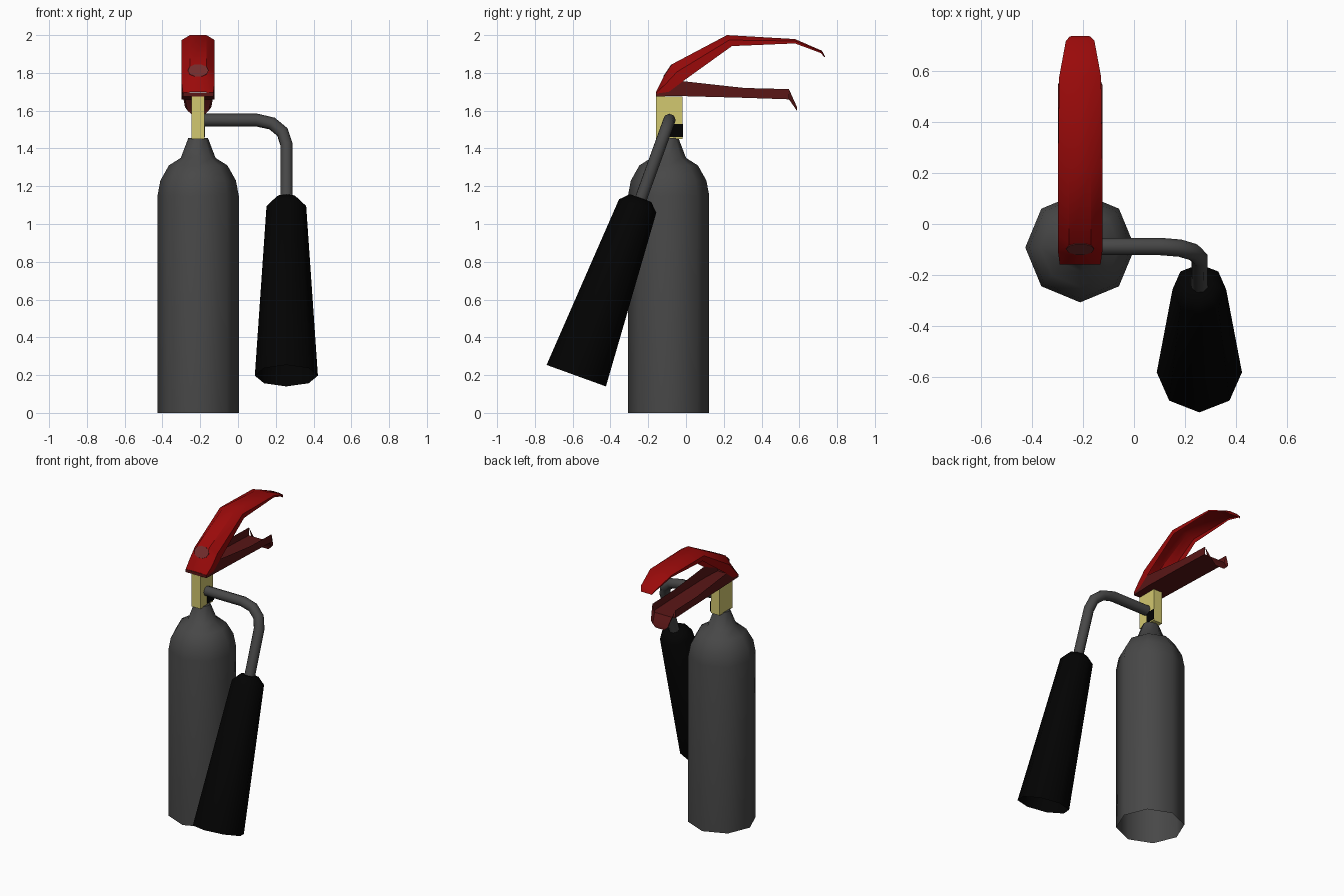
import bpy, bmesh, math
from mathutils import Vector, Matrix

if "Cube" in bpy.data.objects:
    bpy.data.objects.remove(bpy.data.objects["Cube"])


def material(name, rgb):
    m = bpy.data.materials.new(name)
    m.diffuse_color = (*rgb, 1)
    m.use_nodes = True
    m.node_tree.nodes["Principled BSDF"].inputs["Base Color"].default_value = m.diffuse_color
    return m


GREY = material("dark grey", (0.064, 0.064, 0.064))
BLACK = material("black", (0.0007, 0.0007, 0.0007))
RED = material("red", (0.32, 0.003, 0.003))
DARK_RED = material("dark red", (0.1, 0.008, 0.008))
WORN = material("worn red", (0.17, 0.025, 0.025))
BRASS = material("brass yellow", (0.65, 0.58, 0.16))

CX, CY = -0.211, -0.092  # bottle axis


def loft(name, rows, mat, closed=False, cap_end=False, cap_start=False, smooth=40):
    """Skin a list of equal-length point rows."""
    bm = bmesh.new()
    vs = [[bm.verts.new(p) for p in row] for row in rows]
    n = len(rows[0])
    for a, b in zip(vs, vs[1:]):
        for i in range(n if closed else n - 1):
            j = (i + 1) % n
            bm.faces.new((a[i], a[j], b[j], b[i]))
    if cap_end:
        bm.faces.new(vs[-1])
    if cap_start:
        bm.faces.new(vs[0])
    bmesh.ops.recalc_face_normals(bm, faces=bm.faces)
    me = bpy.data.meshes.new(name)
    bm.to_mesh(me)
    bm.free()
    me.materials.append(mat)
    me.shade_smooth()
    me.set_sharp_from_angle(angle=math.radians(smooth))
    ob = bpy.data.objects.new(name, me)
    bpy.context.collection.objects.link(ob)
    return ob


def turned(name, profile, mat, matrix):
    """Eight-sided lathe of (radius, height) pairs, open at the bottom."""
    rows = [[matrix @ Vector((r * math.cos(k * math.pi / 4), r * math.sin(k * math.pi / 4), h))
             for k in range(8)] for r, h in profile]
    return loft(name, rows, mat, closed=True, cap_end=True, smooth=50)


def box(name, lo, hi, mat):
    rows = [[(lo[0], lo[1], z), (hi[0], lo[1], z), (hi[0], hi[1], z), (lo[0], hi[1], z)]
            for z in (lo[2], hi[2])]
    return loft(name, rows, mat, closed=True, cap_end=True, cap_start=True, smooth=30)


# Bottle
turned("bottle", [(0.215, 0), (0.215, 1.15), (0.2, 1.23), (0.155, 1.31),
                  (0.092, 1.35), (0.052, 1.455)], GREY, Matrix.Translation((CX, CY, 0)))

# Valve block with outlet plate
box("valve", (-0.245, -0.159, 1.45), (-0.178, -0.018, 1.676), BRASS)
box("valve_outlet", (-0.179, -0.085, 1.46), (-0.174, -0.017, 1.53), BLACK)

# Discharge horn, tilted toward the front
tilt = math.radians(-19.9)
horn = Matrix.Translation((0.256, -0.581, 0.197)) @ Matrix.Rotation(tilt, 4, 'X')
turned("horn", [(0.167, 0), (0.105, 0.955), (0.06, 1.0)], BLACK, horn)

# Bent pipe from valve to horn
path = [(-0.2, 1.55), (0.1, 1.55), (0.18, 1.532), (0.235, 1.487), (0.257, 1.42), (0.257, 1.12)]
cu = bpy.data.curves.new("pipe", 'CURVE')
cu.dimensions = '3D'
cu.bevel_depth = 0.034
cu.bevel_resolution = 2
cu.use_fill_caps = True
sp = cu.splines.new('POLY')
sp.points.add(len(path) - 1)
for p, (x, z) in zip(sp.points, path):
    p.co = (x, -0.088 - (1.55 - z) * 0.362, z, 1)
cu.materials.append(GREY)
bpy.context.collection.objects.link(bpy.data.objects.new("pipe", cu))

# Upper lever: arched channel, (half width, top y, top z, edge y, edge z)
upper = [(0.08, -0.159, 1.698, -0.157, 1.69), (0.087, -0.12, 1.777, -0.09, 1.70),
         (0.087, -0.074, 1.846, -0.016, 1.756), (0.087, 0.217, 2.0, 0.243, 1.942),
         (0.082, 0.577, 1.979, 0.577, 1.956), (0.056, 0.72, 1.917, 0.714, 1.905),
         (0.04, 0.737, 1.885, 0.733, 1.882)]
section = [(-1, 0), (-1, 0.55), (-0.5, 1), (0.5, 1), (1, 0.55), (1, 0)]
rows = [[(CX + w * s, ey + (ty - ey) * t, ez + (tz - ez) * t) for s, t in section]
        for w, ty, tz, ey, ez in upper]
loft("upper_lever", rows, RED)

# Worn patch on the front slope of the upper lever
slope = Vector((0, 0.046, 0.069)).normalized()
normal = Vector((0, -slope.z, slope.y))
mid = Vector((CX, -0.097, 1.8115))
rows = [[mid + normal * h + Vector((0.055 * math.cos(a), 0, 0)) + slope * 0.04 * math.sin(a)
         for a in (k * math.pi / 5 for k in range(10))] for h in (0, 0.003)]
loft("worn_patch", rows, WORN, closed=True, cap_end=True)

# Lower lever: channel with upturned sides, (half width, y, base z, side height)
lower = [(0.08, -0.158, 1.676, 0.02), (0.086, -0.016, 1.677, 0.079),
         (0.087, 0.31, 1.668, 0.052), (0.087, 0.545, 1.66, 0.054)]
rows = [[(CX - w, y, z + h), (CX - w, y, z), (CX + w, y, z), (CX + w, y, z + h)]
        for w, y, z, h in lower]
loft("lower_lever", rows, DARK_RED, cap_start=True)

# Downturned tip of the lower lever
tip = [(0.087, 0.545, 1.66, 0.054), (0.07, 0.587, 1.60, 0.02), (0.04, 0.587, 1.58, 0.005)]
rows = [[(CX - w, y, z + h), (CX - w * 0.8, y, z), (CX + w * 0.8, y, z), (CX + w, y, z + h)]
        for w, y, z, h in tip]
loft("lower_lever_tip", rows, DARK_RED)
